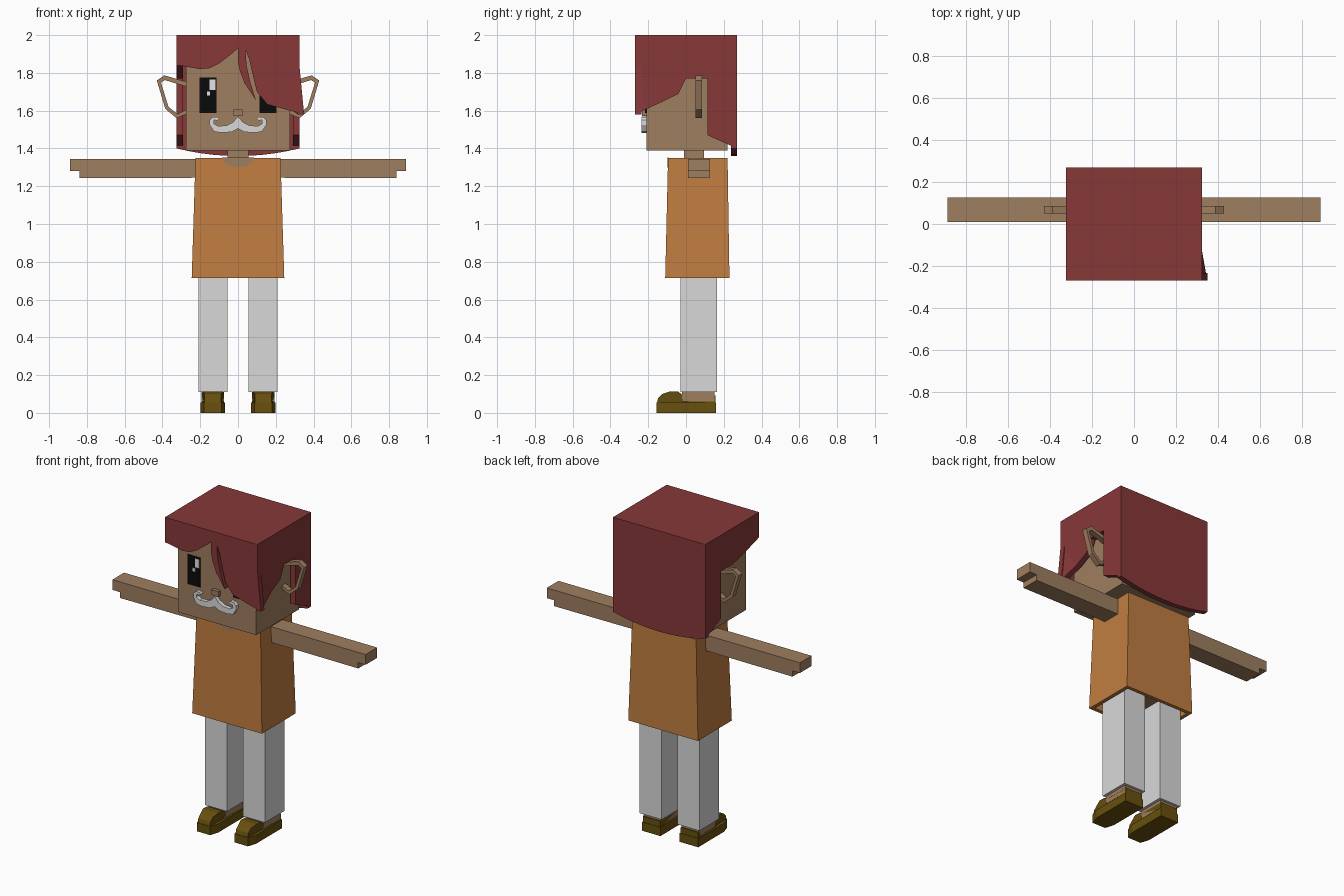
import bpy, bmesh

cube = bpy.data.objects.get("Cube")
if cube:
    bpy.data.objects.remove(cube, do_unlink=True)


def material(name, r, g, b):
    """Flat material from 0-255 display values, stored as linear."""
    rgb = [((c / 255 + 0.055) / 1.055) ** 2.4 if c > 10 else c / 255 / 12.92 for c in (r, g, b)]
    mat = bpy.data.materials.new(name)
    mat.use_nodes = True
    mat.diffuse_color = (*rgb, 1)
    shader = next(n for n in mat.node_tree.nodes if n.type == 'BSDF_PRINCIPLED')
    shader.inputs["Base Color"].default_value = (*rgb, 1)
    shader.inputs["Roughness"].default_value = 0.9
    return mat


SKIN = material("tan skin", 158, 126, 96)
HAIR = material("dark red hair", 135, 56, 57)
SHIRT = material("orange shirt", 192, 125, 64)
CLOTH = material("light grey cloth", 217, 217, 217)
SHOE = material("dark olive leather", 103, 80, 14)
BLACK = material("black eye", 10, 10, 10)
WHITE = material("eye white", 235, 235, 238)


def finish(name, bm, *mats):
    bmesh.ops.recalc_face_normals(bm, faces=bm.faces)
    mesh = bpy.data.meshes.new(name)
    bm.to_mesh(mesh)
    bm.free()
    for mat in mats:
        mesh.materials.append(mat)
    obj = bpy.data.objects.new(name, mesh)
    bpy.context.collection.objects.link(obj)
    return obj


def panel(name, pts, axis, lo, hi, mat, shape=None):
    """Extrude an outline along x or y; shape may adjust each vertex."""
    def place(p, d):
        return (d, p[0], p[1]) if axis == 'x' else (p[0], d, p[1])
    bm = bmesh.new()
    face = bm.faces.new([bm.verts.new(place(p, lo)) for p in pts])
    new = bmesh.ops.extrude_face_region(bm, geom=[face])["geom"]
    move = place((0, 0), hi - lo)
    bmesh.ops.translate(bm, vec=move, verts=[v for v in new if isinstance(v, bmesh.types.BMVert)])
    if shape:
        for v in bm.verts:
            shape(v.co)
    return finish(name, bm, mat)


def box(name, x, y, z, mat):
    return panel(name, [(x[0], z[0]), (x[1], z[0]), (x[1], z[1]), (x[0], z[1])], 'y', *y, mat)


def flip(pts, s):
    return [(s * x, z) for x, z in pts]


# Head and neck
box("head", (-.275, .275), (-.21, .22), (1.388, 1.965), SKIN)
box("neck", (-.055, .055), (-.01, .095), (1.33, 1.40), SKIN)
box("nose", (-.025, .025), (-.232, -.205), (1.572, 1.605), SKIN)

# Eyes with highlights
for side, cx in (("right", -.16), ("left", .16)):
    box(side + "_eye", (cx - .045, cx + .045), (-.216, -.209), (1.588, 1.775), BLACK)
    box(side + "_eye_glint", (cx + .01, cx + .04), (-.219, -.215), (1.71, 1.765), WHITE)
    box(side + "_eye_dot", (cx - .005, cx + .012), (-.219, -.215), (1.68, 1.702), WHITE)

# Moustache halves with upturned curls
curl = [(0, 1.57), (.025, 1.54), (.06, 1.522), (.105, 1.518), (.128, 1.532), (.126, 1.55),
        (.11, 1.548), (.098, 1.556), (.108, 1.567), (.132, 1.567), (.15, 1.55), (.15, 1.525),
        (.128, 1.49), (.09, 1.483), (.035, 1.487), (0, 1.505)]
for side, s in (("right", -1), ("left", 1)):
    panel(side + "_moustache", flip(curl, s), 'y', -.235, -.209, CLOTH)

# Ring ears
outer = [(.265, 1.75), (.39, 1.787), (.43, 1.76), (.385, 1.61), (.325, 1.56), (.265, 1.585)]
inner = [(.275, 1.728), (.387, 1.762), (.408, 1.749), (.368, 1.62), (.32, 1.582), (.275, 1.605)]
for side, s in (("right", -1), ("left", 1)):
    bm = bmesh.new()
    loops = [[bm.verts.new((s * x, y, z)) for x, z in ring]
             for ring, y in ((outer, .05), (outer, .085), (inner, .085), (inner, .05))]
    for a, b in zip(loops, loops[1:] + loops[:1]):
        for i in range(len(a)):
            j = (i + 1) % len(a)
            bm.faces.new((a[i], a[j], b[j], b[i]))
    finish(side + "_ear", bm, SKIN)

# Hair: crown, back curtain, sides and fringe
box("hair_crown", (-.325, .325), (-.27, .27), (1.955, 2), HAIR)
back = [(-.325, 1.97), (-.325, 1.4)]
back += [(i * .065, 1.36 + .04 * abs(i / 5) ** 2) for i in range(-4, 5)]
back += [(.325, 1.4), (.325, 1.97)]
panel("hair_back", back, 'y', .238, .27, HAIR)

rear = [(0, 1.77), (.115, 1.77), (.115, 1.47), (.27, 1.4), (.27, 1.98), (-.27, 1.98)]
panel("hair_right_side", [(-.27, 1.84), (-.1, 1.79)] + rear, 'x', -.325, -.29, HAIR)
panel("hair_left_side", [(-.27, 1.84), (-.13, 1.645), (-.04, 1.69)] + rear, 'x', .29, .325, HAIR)


def flare(co):
    if co.z < 1.6:
        co.x += .025


panel("hair_left_flick", [(-.27, 1.84), (-.27, 1.58), (-.13, 1.645)], 'x', .29, .325, HAIR, flare)

fringe = [(-.325, 1.98), (-.325, 1.842), (-.2, 1.82), (-.15, 1.825), (-.1, 1.85), (-.04, 1.895),
          (0, 1.93), (0, 1.86), (.01, 1.81), (.035, 1.745), (.095, 1.655), (.065, 1.75),
          (.045, 1.84), (.04, 1.92), (.06, 1.87), (.085, 1.76), (.1, 1.7), (.155, 1.633),
          (.35, 1.58), (.325, 1.84), (.325, 1.98)]
panel("hair_fringe", fringe, 'y', -.27, -.235, HAIR)

# Flared shirt with a hollow hem
bm = bmesh.new()
rings = []
for x, y0, y1, z in ((.225, -.095, .22, 1.35), (.245, -.11, .23, .715),
                     (.222, -.087, .207, .715), (.222, -.087, .207, .76)):
    rings.append([bm.verts.new(p) for p in ((-x, y0, z), (x, y0, z), (x, y1, z), (-x, y1, z))])
bm.faces.new(rings[0])
for a, b in zip(rings, rings[1:]):
    for i in range(4):
        bm.faces.new((a[i], a[i - 1], b[i - 1], b[i]))
lining = bm.faces.new(rings[-1])
lining.material_index = 1
finish("shirt", bm, SHIRT, SKIN)

# Scooped neckline plate
scoop = [(-.085, 1.351), (-.075, 1.328), (-.045, 1.308), (0, 1.3),
         (.045, 1.308), (.075, 1.328), (.085, 1.351)]


def lean(co):
    co.y -= (1.35 - co.z) * .024


panel("neckline", scoop, 'y', -.098, -.092, SKIN, lean)

# Arms with stepped fingertips, legs, ankles and shoes
arm = [(.2, 1.345), (.89, 1.345), (.89, 1.28), (.838, 1.28), (.838, 1.243), (.2, 1.245)]
sole = [(-.157, 0), (.16, 0), (.16, .055), (-.157, .055)]
upper = [(-.155, .05), (.157, .05), (.157, .092), (-.015, .092), (-.04, .112), (-.085, .114),
         (-.125, .1), (-.147, .08)]

for side, s in (("right", -1), ("left", 1)):
    panel(side + "_arm", flip(arm, s), 'y', .01, .127, SKIN)
    mid = s * .133
    box(side + "_trouser_leg", (mid - .077, mid + .077), (-.03, .165), (.11, .78), CLOTH)
    box(side + "_ankle", (mid - .06, mid + .06), (-.02, .15), (.06, .115), SKIN)

    def taper(co):
        # narrow the toe and the top of the shoe
        k = .72 if co.y < -.12 else .9 if co.z > .105 else 1
        co.x = mid + (co.x - mid) * k

    # straight sides run to the ball of the foot before the toe narrows
    ball = [(-.1, 0)] + sole[1:3] + [(-.1, .055)]
    panel(side + "_sole", ball, 'x', mid - .065, mid + .065, SHOE)
    toe = [sole[0], (-.1, 0), (-.1, .055), sole[3]]
    panel(side + "_sole_toe", toe, 'x', mid - .065, mid + .065, SHOE, taper)
    panel(side + "_shoe_upper", upper, 'x', mid - .06, mid + .06, SHOE, taper)
